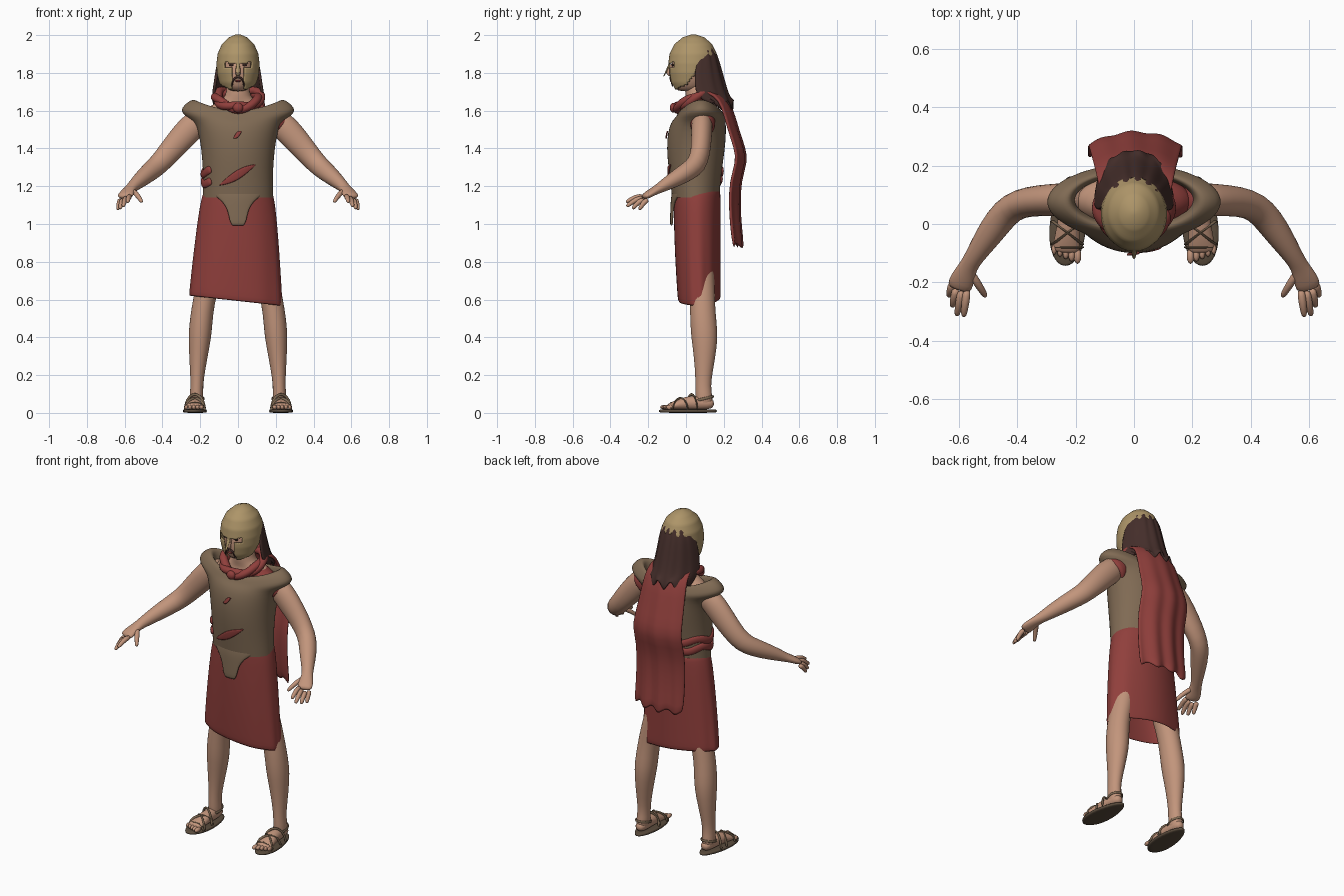
import bpy, bmesh
from math import sin, cos, pi, sqrt
from mathutils import Vector as V

cube = bpy.data.objects.get("Cube")
if cube:
    bpy.data.objects.remove(cube, do_unlink=True)


def material(name, rgb):
    m = bpy.data.materials.new(name)
    m.use_nodes = True
    m.diffuse_color = (*rgb, 1)
    m.node_tree.nodes["Principled BSDF"].inputs["Base Color"].default_value = (*rgb, 1)
    return m


SKIN = material("skin", (.54, .30, .20))
RED = material("red cloth", (.28, .05, .045))
LEATHER = material("brown leather", (.215, .145, .088))
BRONZE = material("bronze", (.42, .30, .14))
HAIR = material("dark brown hair", (.06, .028, .024))
SOLE = material("dark sole", (.10, .07, .045))


def skin(name, rings, mats, wrap=True, loop=False, caps=True, sub=1, thick=0,
         drop=None, rule=None):
    """Bridge equal rings of points into one smooth surface."""
    bm = bmesh.new()
    rows = [[bm.verts.new(p) for p in r] for r in rings]
    n, count = len(rings[0]), len(rings)
    for i in range(count if loop else count - 1):
        a, b = rows[i], rows[(i + 1) % count]
        for j in range(n if wrap else n - 1):
            k = (j + 1) % n
            bm.faces.new((a[j], a[k], b[k], b[j]))
    if caps and wrap and not loop:
        bm.faces.new(rows[0])
        bm.faces.new(rows[-1])
    if drop:
        gone = [f for f in bm.faces if drop(f.calc_center_median())]
        bmesh.ops.delete(bm, geom=gone, context='FACES')
    bmesh.ops.recalc_face_normals(bm, faces=bm.faces)
    if rule:
        for f in bm.faces:
            f.material_index = rule(f.calc_center_median())
    me = bpy.data.meshes.new(name)
    bm.to_mesh(me)
    bm.free()
    for m in mats if isinstance(mats, list) else [mats]:
        me.materials.append(m)
    me.shade_smooth()
    ob = bpy.data.objects.new(name, me)
    bpy.context.collection.objects.link(ob)
    if thick:
        mod = ob.modifiers.new("thickness", 'SOLIDIFY')
        mod.thickness, mod.offset = thick, 0
    if sub:
        ob.modifiers.new("smooth", 'SUBSURF').levels = sub
        ob.modifiers["smooth"].render_levels = sub
    return ob


def oval(z, rx, front, back, n=32, x=0):
    c, r = (front + back) / 2, (back - front) / 2
    return [V((x + rx * cos(2 * pi * j / n), c + r * sin(2 * pi * j / n), z)) for j in range(n)]


def tube(name, rows, mat, ref=(0, 0, 1), loop=False, n=12):
    """Sweep an oval along rows of x, y, z, side radius, other radius."""
    pts, rings, last = [V(r[:3]) for r in rows], [], len(rows) - 1
    for i, r in enumerate(rows):
        a = pts[i - 1] if loop or i else pts[0]
        b = pts[(i + 1) % len(rows)] if loop else pts[min(i + 1, last)]
        t = (b - a).normalized()
        side = t.cross(V(ref)).normalized()
        up = side.cross(t)
        rings.append([pts[i] + side * r[3] * cos(2 * pi * j / n) + up * r[-1] * sin(2 * pi * j / n)
                      for j in range(n)])
    return skin(name, rings, mat, loop=loop)


def blob(name, c, r, mat):
    rings = [oval(c[2] + r[2] * cos(pi * k / 8), r[0] * sin(pi * k / 8), c[1] - r[1] * sin(pi * k / 8),
                  c[1] + r[1] * sin(pi * k / 8), 12, c[0]) for k in (.3, 1, 2, 3, 4, 5, 6, 7, 7.7)]
    return skin(name, rings, mat, sub=0)


def at(table, z):
    """Interpolate a table of z, values."""
    for a, b in zip(table, table[1:]):
        if a[0] <= z <= b[0]:
            t = (z - a[0]) / (b[0] - a[0])
            return [p + (q - p) * t for p, q in zip(a[1:], b[1:])]
    return (table[0] if z < table[0][0] else table[-1])[1:]


# Cuirass: capped shoulders closing in toward the neck opening
CHEST = [(1.14, .187, -.074, .178), (1.25, .185, -.087, .185), (1.35, .19, -.1, .2),
         (1.45, .202, -.102, .212), (1.52, .222, -.088, .212), (1.55, .25, -.07, .21)]
# Yoke rows end with the lift at the shoulders
yoke = [(1.565, .302, -.055, .207, .025), (1.58, .3, -.046, .2, .035), (1.6, .265, -.035, .19, .05),
        (1.605, .23, -.022, .182, .058), (1.595, .212, -.01, .172, .05), (1.56, .205, 0, .165, .04)]
rings = [oval(*row) for row in CHEST]
for *row, lift in yoke:
    rings.append([p + V((0, 0, lift * (p.x / row[1]) ** 2)) for p in oval(*row)])
skin("cuirass", rings, LEATHER, caps=False)


def front_y(x, z):
    rx, f, b = at(CHEST, z)
    return (f + b) / 2 - (b - f) / 2 * sqrt(max(0, 1 - (x / rx) ** 2))


# Front tongue hanging from inside the cuirass hem
tongue = [(1.19, .15, .016), (1.15, .13, .004), (1.125, .085, 0), (1.07, .052, -.002), (1.02, .047, -.004),
          (.99, .03, -.004)]
skin("cuirass_tongue", [[(w * u / 4, front_y(w * u / 4, z) + d, z) for u in range(-4, 5)] for z, w, d in tongue],
     LEATHER, wrap=False, thick=.014)

# Torn slashes with red showing
for name, a, b, w in (("long_slash", (-.1, 1.205), (.095, 1.315), .026),
                      ("small_slash", (-.025, 1.455), (.02, 1.49), .015)):
    rows = []
    for i in range(9):
        t = i / 8
        x, z = a[0] + (b[0] - a[0]) * t, a[1] + (b[1] - a[1]) * t
        h = w * sin(pi * t) + .002
        rows.append([(x, front_y(x, z + s * h) - .005, z + s * h) for s in (-1, 0, 1)])
    skin(name, rows, RED, wrap=False, thick=.008)

# Sash bands round the right side and back
for k, z in enumerate((1.225, 1.275)):
    rows = []
    for i in range(15):
        t = pi * (1.23 - .78 * i / 14)
        rx, f, b = at(CHEST, z)
        rows.append((rx * cos(t) * 1.01, (f + b) / 2 + (b - f) / 2 * sin(t) * 1.01,
                     z + .015 * sin(5 * t + k), .012, .024))
    tube("sash_band_%d" % k, rows, RED, n=8)

# Upper body inside the neck opening: bare on the right, tunic on the left
body = [(1.45, .17, -.06, .18), (1.55, .21, -.03, .18), (1.6, .19, -.005, .17), (1.635, .13, .005, .15),
        (1.66, .075, 0, .125), (1.7, .06, -.005, .115), (1.76, .06, 0, .12)]
skin("neck_and_shoulders", [oval(*r) for r in body], [SKIN, RED], rule=lambda c: int(c.x > .06 and c.z < 1.64))
tube("tunic_sleeve", [(.16, .088, 1.56, .07), (.205, .088, 1.535, .07, .08), (.228, .088, 1.515, .068, .08),
                      (.232, .088, 1.51, .05)], RED)

# Skirt with gathered folds and slanted hem
rings = []
for i in range(11):
    t = i / 10
    ring = oval(1.18 - .59 * t, .176 + .067 * t ** .65, -.062 + .022 * t * t, .178, 64, -.012 * t)
    for j, p in enumerate(ring):
        a = 2 * pi * j / 64
        fold = 1 + .014 * t * sin(9 * a + 2 * sin(2 * a))
        p.x, p.y = p.x * fold, .06 + (p.y - .06) * fold
        p.z -= t * (.11 * p.x - .12 * max(0, p.y - .08))
    rings.append(ring)
skin("skirt", rings, RED, caps=False, thick=.008)

# Cape
profile = [(.13, 1.7), (.185, 1.685), (.228, 1.63), (.262, 1.5), (.298, 1.4), (.308, 1.33), (.272, 1.23),
           (.268, 1.1), (.275, .98), (.288, .88)]
rings = []
for i, (y, z) in enumerate(profile):
    t = i / 9
    w = .12 + .042 * min(1, 2 * t)
    rings.append([(.005 + w * u / 12, y + .008 - .045 * (u / 12) ** 2 + .008 * t * cos(u * .8 + 2 * t),
                   z + (.014 * sin(u * .9) if i == 9 else 0)) for u in range(-12, 13)])
skin("cape", rings, RED, wrap=False, thick=.016)

# Gathered scarf collar and knot
for k in range(2):
    rows = []
    for i in range(28):
        a = 2 * pi * i / 28
        tw = 3 * a + pi * k
        r = 1 + .07 * cos(tw)
        rows.append((.115 * r * cos(a), .055 + .1 * r * sin(a), 1.66 + .045 * sin(a) + .012 * sin(tw)
                     + .012 * cos(a) ** 2, .026, .024))
    tube("scarf_roll_%d" % k, rows, RED, loop=True, n=8)
blob("scarf_knot", (0, -.066, 1.615), (.028, .02, .026), RED)

# Head and face
head = [(1.7, .04, -.045, .07), (1.73, .068, -.07, .1), (1.78, .084, -.08, .13), (1.84, .094, -.077, .14),
        (1.9, .084, -.06, .13), (1.95, .05, -.03, .1)]
skin("head", [oval(*r, 24) for r in head], SKIN)
tube("nose", [(0, -.07, 1.85, .01), (0, -.085, 1.82, .013), (0, -.095, 1.796, .016), (0, -.075, 1.785, .01)], SKIN,
     ref=(1, 0, 0))
blob("mouth", (0, -.079, 1.757), (.018, .006, .005), RED)
for s, side in ((1, "left"), (-1, "right")):
    blob(side + "_eye", (s * .036, -.069, 1.841), (.012, .007, .006), HAIR)
    tube(side + "_moustache", [(0, -.083, 1.777, .006), (s * .018, -.083, 1.774, .007),
                               (s * .03, -.077, 1.755, .005), (s * .032, -.07, 1.725, .004)], HAIR, n=8)

# Helmet: dome with eye slits, cheek guards and ragged back edge
DOME = [(1.715, .08, -.062, .12), (1.75, .096, -.08, .14), (1.8, .108, -.089, .155), (1.85, .11, -.09, .162),
        (1.9, .104, -.083, .158), (1.95, .082, -.058, .135), (1.985, .045, -.015, .095), (2, .01, .03, .05)]


def opening(c):
    x, y, z = abs(c.x), c.y, c.z
    eyes = y < 0 and 1.826 < z < 1.846 + .15 * x and .014 < x < .066
    mouth = y < 0 and z < 1.826 and x < .03 and not (z > 1.795 and x < .014)
    jaw = z < 1.715 + .5 * max(0, x - .045)
    back = y > .04 + (z - 1.77) * .9 + .014 * sin(110 * c.x)
    return eyes or mouth or jaw or (back and z < 1.925)


skin("helmet", [oval(z, *at(DOME, z), 64) for z in [1.715 + .0075 * i for i in range(38)] + [2]],
     BRONZE, drop=opening, thick=.008, sub=0)
tube("nose_guard", [(0, -.082, 1.86, .014, .005), (0, -.095, 1.83, .01, .005), (0, -.108, 1.8, .008, .004),
                    (0, -.12, 1.78, .004, .003)], BRONZE, ref=(0, 1, 0), n=8)

# Long hair ending in ragged locks over the cape
locks = [(1.94, .07, .07, .065), (1.89, .098, .06, .1), (1.8, .114, .045, .14), (1.73, .124, .045, .16),
         (1.69, .13, .055, .163), (1.66, .13, .08, .152), (1.625, .12, .14, .112)]
rings = []
for i, (z, rx, cy, ry) in enumerate(locks):
    rings.append([(rx * cos(pi * j / 28), cy + ry * sin(pi * j / 28) + .004 * sin(j * 1.6),
                   z + (.03 * sin(j * 1.1) if i == 6 else 0)) for j in range(29)])
skin("hair", rings, HAIR, wrap=False, thick=.016)

# Limbs, hands and sandals
leg = [(.1, .07, .95, .065, .07), (.14, .08, .75, .065, .07), (.17, .086, .64, .06, .068), (.19, .088, .54, .06, .068),
       (.2, .096, .43, .063, .073), (.206, .1, .35, .056, .066), (.215, .095, .22, .04, .047),
       (.218, .09, .14, .033, .041), (.22, .095, .08, .038, .046), (.22, .1, .03, .035, .045)]
arm = [(.17, .085, 1.57, .05, .06), (.23, .085, 1.53, .058, .074), (.29, .082, 1.465, .056, .072),
       (.36, .078, 1.385, .053, .064), (.42, .06, 1.315, .052, .058), (.465, .01, 1.278, .052, .052),
       (.51, -.055, 1.24, .044), (.55, -.115, 1.205, .033), (.568, -.145, 1.187, .032, .026),
       (.58, -.17, 1.174, .038, .022), (.594, -.2, 1.156, .044, .02), (.602, -.228, 1.14, .042, .015)]
fingers = {"index": ((.572, -.22, 1.147), (.585, -.318, 1.115)), "middle": ((.591, -.225, 1.14), (.608, -.315, 1.092)),
           "ring": ((.61, -.22, 1.13), (.624, -.284, 1.08)), "little": ((.622, -.2, 1.13), (.636, -.248, 1.075)),
           "thumb": ((.565, -.16, 1.18), (.508, -.25, 1.115))}
foot = [(.22, .15, .045, .018, .018), (.22, .12, .05, .036, .033), (.222, .04, .055, .036, .042),
        (.228, -.03, .046, .043, .032), (.232, -.08, .035, .049, .02), (.233, -.1, .03, .045, .014)]
for s, side in ((1, "left_"), (-1, "right_")):
    def flip(rows):
        return [(s * r[0], *r[1:]) for r in rows]
    tube(side + "leg", flip(leg), SKIN, ref=(0, 1, 0), n=16)
    tube(side + "arm_and_palm", flip(arm), SKIN, n=16)
    for name, (a, b) in fingers.items():
        mid = (V(a) + V(b)) / 2 + V((0, 0, .012))
        tube(side + name, flip([(*a, .016), (*mid, .015), (*(mid.lerp(V(b), .8)), .012), (*b, .007)]), SKIN, n=8)
    tube(side + "foot", flip(foot), SKIN)
    for i in range(5):
        blob(side + "toe_%d" % i, (s * (.194 + .02 * i), -.11 + .006 * i, .03),
             (.013 - .001 * i, .027 - .002 * i, .013), SKIN)
    # Sole shape widens toward the toes
    rings = []
    for z, grow in ((0, .94), (.004, 1), (.016, 1), (.02, .96)):
        ring = oval(z, .05 * grow, .01 - .155 * grow, .01 + .155 * grow, 28, .227)
        rings.append([(s * (p.x + (p.x - .227) * (.25 - p.y * 1.4) - p.y * .06), p.y, p.z) for p in ring])
    skin(side + "sole", rings, SOLE)
    for i, (y, skew, h) in enumerate(((-.08, 0, .038), (-.03, .04, .064), (-.03, -.04, .064), (.03, .03, .085))):
        arc = [pi * k / 10 for k in range(11)]
        tube(side + "strap_%d" % i, flip([(.228 + .052 * cos(t), y + skew * cos(t), .014 + h * sin(t), .008, .004)
                                          for t in arc]), LEATHER, ref=(0, 1, .01), n=8)
    loop = [2 * pi * k / 16 for k in range(16)]
    tube(side + "ankle_strap", flip([(.22 + .04 * cos(t), .095 + .05 * sin(t), .075 + .012 * sin(t), .004, .008)
                                     for t in loop]), LEATHER, loop=True, n=8)
